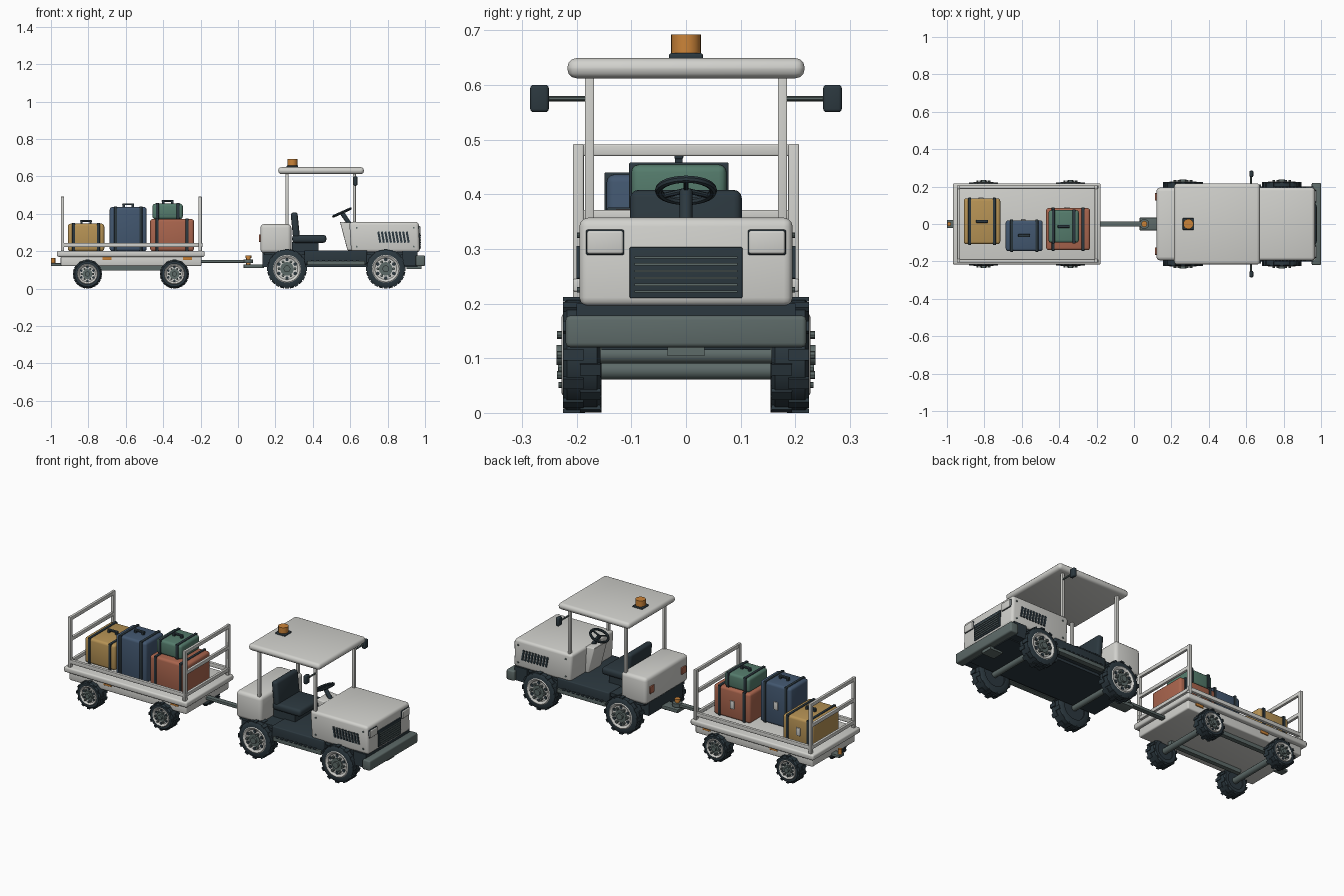
import bpy, bmesh, math
from mathutils import Matrix, Vector

cube = bpy.data.objects.get("Cube")
if cube:
    bpy.data.objects.remove(cube)


def material(name, *rgb):
    m = bpy.data.materials.new(name)
    m.use_nodes = True
    m.diffuse_color = (*rgb, 1)
    m.node_tree.nodes["Principled BSDF"].inputs["Base Color"].default_value = (*rgb, 1)
    return m


WHITE = material("off_white_paint", .64, .64, .61)
DARK = material("dark_rubber", .025, .04, .05)
STEEL = material("grey_green_steel", .11, .145, .14)
AMBER = material("amber", .6, .23, .04)
TAN = material("tan_case", .47, .29, .09)
BLUE = material("blue_case", .055, .095, .16)
RUST = material("rust_case", .4, .13, .075)
GREEN = material("green_case", .09, .2, .15)


def finish(name, bm, mat):
    bmesh.ops.recalc_face_normals(bm, faces=bm.faces)
    mesh = bpy.data.meshes.new(name)
    bm.to_mesh(mesh)
    bm.free()
    mesh.materials.append(mat)
    mesh.shade_smooth()
    mesh.set_sharp_from_angle(angle=math.radians(35))
    ob = bpy.data.objects.new(name, mesh)
    bpy.context.collection.objects.link(ob)
    return ob


def round_edges(bm, bevel, segments=3):
    if bevel:
        bmesh.ops.bevel(bm, geom=bm.edges[:], offset=bevel, segments=segments,
                        profile=.5, affect='EDGES', clamp_overlap=True)


def box(name, mat, x, y, z, bevel=0, turn=None):
    """Box from (low, high) pairs, optionally turned about its centre."""
    lo, hi = Vector((x[0], y[0], z[0])), Vector((x[1], y[1], z[1]))
    bm = bmesh.new()
    bmesh.ops.create_cube(bm, size=1)
    bmesh.ops.scale(bm, vec=hi - lo, verts=bm.verts)
    round_edges(bm, bevel)
    if turn:
        bmesh.ops.rotate(bm, matrix=Matrix.Rotation(turn[1], 3, turn[0]), verts=bm.verts)
    bmesh.ops.translate(bm, vec=(lo + hi) / 2, verts=bm.verts)
    return finish(name, bm, mat)


def prism(name, mat, outline, half_width, bevel=0):
    """Side outline in x, z, extruded across y."""
    bm = bmesh.new()
    face = bm.faces.new([bm.verts.new((x, -half_width, z)) for x, z in outline])
    ext = bmesh.ops.extrude_face_region(bm, geom=[face])["geom"]
    bmesh.ops.translate(bm, vec=(0, 2 * half_width, 0),
                        verts=[v for v in ext if isinstance(v, bmesh.types.BMVert)])
    bmesh.ops.recalc_face_normals(bm, faces=bm.faces)
    round_edges(bm, bevel)
    return finish(name, bm, mat)


def rod(name, mat, a, b, r, sides=20):
    a, b = Vector(a), Vector(b)
    bm = bmesh.new()
    bmesh.ops.create_cone(bm, cap_ends=True, segments=sides, radius1=r, radius2=r, depth=(b - a).length)
    turn = (b - a).to_track_quat('Z', 'Y').to_matrix().to_4x4()
    bmesh.ops.transform(bm, matrix=Matrix.Translation((a + b) / 2) @ turn, verts=bm.verts)
    return finish(name, bm, mat)


def lathe(name, mat, profile, centre, sides=36):
    """Closed (radius, y) profile turned about the y axis."""
    bm = bmesh.new()
    rings = []
    for i in range(sides):
        a = math.tau * i / sides
        rings.append([bm.verts.new((centre[0] + r * math.cos(a), y, centre[1] + r * math.sin(a)))
                      for r, y in profile])
    n = len(profile)
    for i in range(sides):
        p, q = rings[i], rings[(i + 1) % sides]
        for j in range(n):
            bm.faces.new((p[j], p[(j + 1) % n], q[(j + 1) % n], q[j]))
    return finish(name, bm, mat)


def wheel(name, x, r, side, inner, outer):
    c = (x, r)
    w = outer - inner
    tyre = [(.62, 0), (.86, 0), (.96, .1), (.96, .9), (.86, 1), (.7, 1), (.66, .9), (.62, .85)]
    lathe(name + "_tyre", DARK, [(k * r, side * (inner + t * w)) for k, t in tyre], c)
    rim = [(.02, .7), (.66, .7), (.7, 1), (.66, 1.04), (.6, 1.0), (.54, .92), (.02, .92)]
    lathe(name + "_rim", WHITE, [(k * r, side * (inner + t * w)) for k, t in rim], c)
    rod(name + "_back", DARK, (x, side * (inner + .1 * w), r), (x, side * (inner + .6 * w), r), .64 * r, 32)
    rod(name + "_hub", STEEL, (x, side * outer, r), (x, side * (outer - .02), r), .34 * r, 24)
    rod(name + "_cap", STEEL, (x, side * (outer + .012), r), (x, side * outer, r), .17 * r, 16)
    for i in range(6):
        a = math.tau * i / 6
        d = Vector((math.cos(a), 0, math.sin(a))) * r
        h = Vector((x, side * (outer - .001), r))
        rod(name + "_bolt", STEEL, h + d * .4 - Vector((0, side * .01, 0)),
            h + d * .4 + Vector((0, side * .012, 0)), .07 * r, 8)
        a += math.pi / 6
        d = Vector((math.cos(a), 0, math.sin(a))) * r * .47
        h.y = side * (inner + .92 * w)
        rod(name + "_slot", DARK, h + d, h + d + Vector((0, side * .003, 0)), .09 * r, 10)
    # staggered tread blocks
    for i in range(24):
        a = math.tau * i / 24
        p = Vector((x + .96 * r * math.cos(a), 0, r + .96 * r * math.sin(a)))
        lo, hi = (inner, inner + .55 * w) if i % 2 else (inner + .45 * w, outer)
        box(name + "_tread", DARK, (p.x - .04 * r, p.x + .04 * r), sorted((side * lo, side * hi)),
            (p.z - .1 * r, p.z + .1 * r), 0, ('Y', -a))


# Tractor body
box("chassis", DARK, (.13, .96), (-.155, .155), (.115, .2))
box("floor", DARK, (.355, .69), (-.2, .2), (.13, .205), .006)
box("front_sill", DARK, (.88, .96), (-.2, .2), (.12, .2))
box("upper_sill", DARK, (.14, .96), (-.185, .185), (.18, .2))
prism("hood", WHITE, [(.605, .195), (.972, .195), (.966, .357), (.595, .357)], .195, .016)
prism("dash_panel", WHITE, [(.585, .205), (.63, .205), (.63, .35), (.545, .358)], .06, .005)
box("rear_body", WHITE, (.12, .285), (-.195, .195), (.19, .345), .02)
box("bumper", STEEL, (.95, 1.0), (-.22, .22), (.12, .178), .008)
box("tow_eye", STEEL, (.9, .98), (-.034, .034), (.104, .125))
box("grille", DARK, (.96, .975), (-.103, .103), (.21, .303), .002)
for i in range(6):
    z = .22 + i * .0125
    box("grille_slat", STEEL, (.97, .979), (-.094, .094), (z, z + .004))

# Side details, mirrored
for s in (-1, 1):
    def across(a, b):
        return sorted((s * a, s * b))
    box("headlight_frame", DARK, (.962, .972), across(.113, .183), (.289, .335), .003)
    box("headlight", WHITE, (.965, .977), across(.115, .181), (.291, .333), .004)
    box("tail_light", RUST, (.112, .13), across(.125, .165), (.25, .29), .003)
    for i in range(9):
        x = .75 + i * .019
        box("side_vent", DARK, (x, x + .011), across(.19, .2), (.245, .305), 0, ('Y', -.18))
    for x in (.635, .94):
        for z in (.225, .325):
            rod("hood_bolt", STEEL, (x, s * .19, z), (x, s * .199, z), .005, 8)
    box("side_step", STEEL, (.37, .68), across(.18, .212), (.125, .148), .003)
    for i in range(9):
        x = .39 + i * .03
        box("step_rib", DARK, (x, x + .014), across(.182, .215), (.146, .153))
    for x in (.262, .622):
        box("roof_post", WHITE, (x - .008, x + .008), across(.168, .185), (.33, .625), .002)
    rod("mirror_arm", STEEL, (.625, s * .17, .575), (.625, s * .26, .575), .005, 10)
    box("mirror", DARK, (.618, .638), across(.251, .285), (.55, .6), .006)
    for x, label in ((.262, "rear"), (.79, "front")):
        wheel("tractor_" + label, x, .106, s, .156, .225)
for x in (.262, .79):
    rod("tractor_axle", STEEL, (x, -.16, .106), (x, .16, .106), .016)

# Roof, beacon, seat and steering
box("roof", WHITE, (.215, .673), (-.217, .217), (.612, .649), .017)
box("beacon_base", DARK, (.26, .322), (-.031, .031), (.645, .658), .004)
rod("beacon", AMBER, (.291, 0, .655), (.291, 0, .692), .027, 24)
box("seat_base", DARK, (.29, .43), (-.09, .09), (.2, .25))
box("seat", DARK, (.29, .472), (-.105, .105), (.245, .287), .015)
box("seat_back", DARK, (.288, .325), (-.102, .102), (.26, .408), .015, ('Y', -.1))
rod("steering_column", DARK, (.6, 0, .34), (.556, 0, .405), .012, 12)
bm = bmesh.new()
ring = [bm.verts.new((.05 + .007 * math.cos(a), 0, .007 * math.sin(a)))
        for a in [math.tau * i / 8 for i in range(8)]]
edges = [bm.edges.new((ring[i], ring[(i + 1) % 8])) for i in range(8)]
bmesh.ops.spin(bm, geom=ring + edges, cent=(0, 0, 0), axis=(0, 0, 1), angle=math.tau,
               steps=28, use_merge=True)
tilt = Matrix.Translation((.556, 0, .407)) @ Matrix.Rotation(-.42, 4, 'Y')
bmesh.ops.transform(bm, matrix=tilt, verts=bm.verts)
finish("steering_wheel", bm, DARK)
for i in range(3):
    a = math.tau * i / 3
    rod("wheel_spoke", DARK, (.556, 0, .407), tilt @ Vector((.05 * math.cos(a), .05 * math.sin(a), 0)), .005, 8)

# Hitches and drawbar
box("tractor_hitch", STEEL, (.03, .14), (-.034, .034), (.11, .13), .003)
box("drawbar", STEEL, (-.2, .08), (-.014, .014), (.138, .154), .002)
rod("drawbar_eye", STEEL, (.055, 0, .136), (.055, 0, .156), .026)
rod("hitch_pin", AMBER, (.055, 0, .12), (.055, 0, .168), .011, 16)
rod("hitch_pin_head", AMBER, (.055, 0, .163), (.055, 0, .178), .016, 16)
box("trailer_rear_hitch", STEEL, (-1.0, -.93), (-.022, .022), (.12, .136), .003)
rod("rear_pin", AMBER, (-.988, 0, .125), (-.988, 0, .165), .011, 16)

# Trailer bed and rails
box("trailer_frame", WHITE, (-.948, -.195), (-.195, .195), (.12, .172), .008)
box("trailer_deck", WHITE, (-.968, -.178), (-.217, .217), (.17, .202), .009)
for s in (-1, 1):
    box("side_rail", WHITE, (-.945, -.19), sorted((s * .188, s * .206)), (.222, .245), .003)
    box("under_rail", STEEL, (-.8, -.34), sorted((s * .11, s * .135)), (.098, .122))
    for x in (-.7, -.27):
        box("side_reflector", AMBER, (x - .025, x + .025), sorted((s * .19, s * .2)), (.153, .169), .002)
    for x, label in ((-.805, "rear"), (-.34, "front")):
        wheel("trailer_" + label, x, .078, s, .155, .222)
for x in (-.805, -.34):
    rod("trailer_axle", STEEL, (x, -.17, .078), (x, .17, .078), .017)
for x in (-.938, -.202):
    for s in (-1, 1):
        box("rail_post", WHITE, (x - .009, x + .009), sorted((s * .187, s * .207)), (.2, .492), .003)
    for z in (.222, .35, .47):
        box("end_bar", WHITE, (x - .008, x + .008), (-.2, .2), (z, z + .021), .003)


def suitcase(name, mat, x, y, z, tag=True):
    box(name, mat, x, y, z, .014)
    cx, cy, w = (x[0] + x[1]) / 2, (y[0] + y[1]) / 2, x[1] - x[0]
    for s in (-1, 1):
        sx = cx + s * w * .34
        box(name + "_strap", DARK, (sx - .008, sx + .008), (y[0] - .004, y[1] + .004),
            (z[0], z[1] + .004), .003)
        box(name + "_handle_foot", DARK, (cx + s * .024 - .006, cx + s * .024 + .006),
            (cy - .007, cy + .007), (z[1] - .003, z[1] + .014))
    box(name + "_handle", DARK, (cx - .032, cx + .032), (cy - .008, cy + .008),
        (z[1] + .01, z[1] + .019), .003)
    if tag:
        mid = (z[0] + z[1]) / 2
        box(name + "_tag", WHITE, (cx - .018, cx + .008), (y[1] - .001, y[1] + .006),
            (mid - .025, mid + .02), .002)


suitcase("tan_suitcase", TAN, (-.91, -.715), (-.108, .137), (.2, .347))
suitcase("blue_suitcase", BLUE, (-.686, -.488), (-.145, .02), (.2, .436))
suitcase("rust_suitcase", RUST, (-.47, -.235), (-.14, .085), (.2, .372))
suitcase("green_suitcase", GREEN, (-.457, -.295), (-.1, .074), (.372, .454), False)
